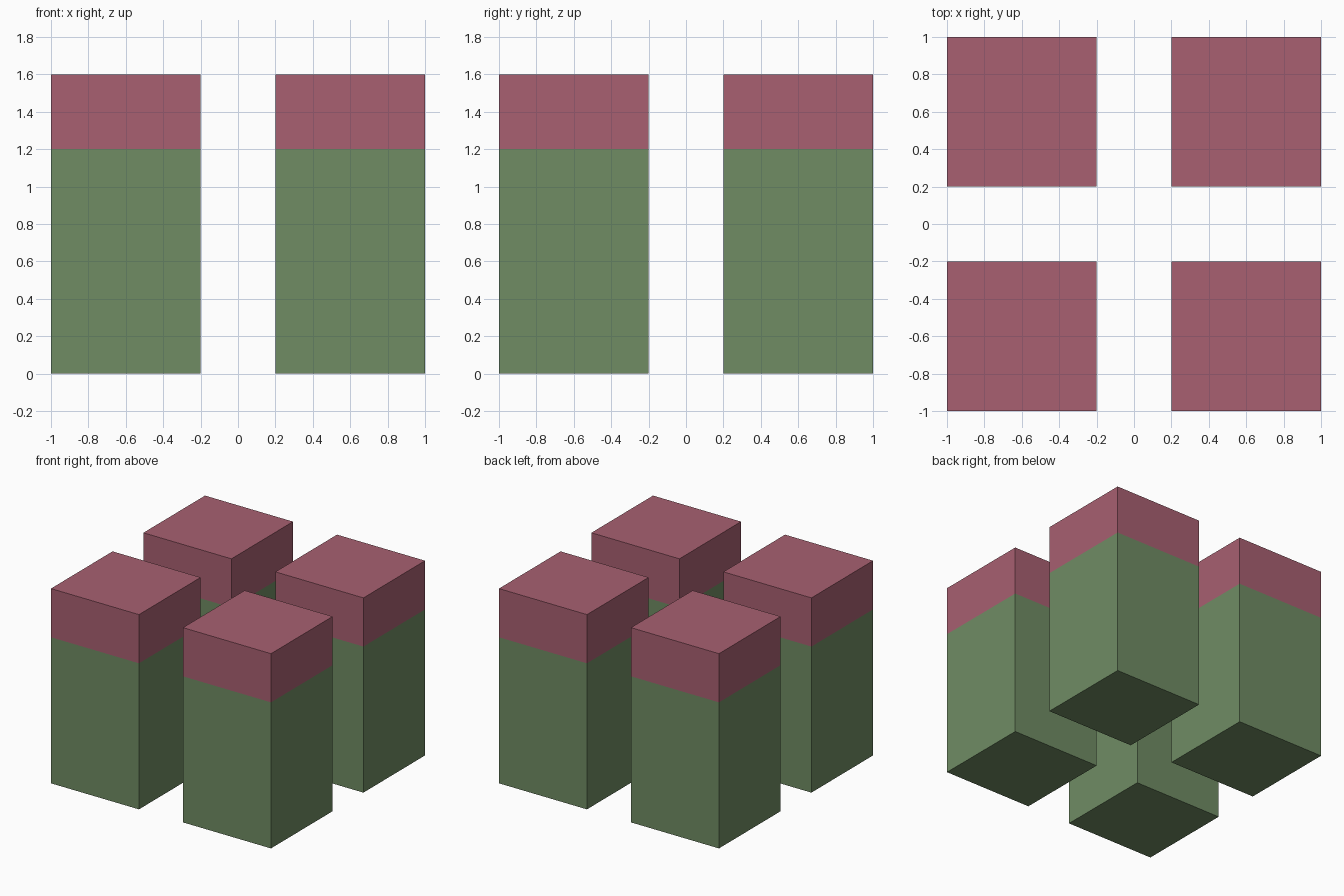
import bpy

if "Cube" in bpy.data.objects:
    bpy.data.objects.remove(bpy.data.objects["Cube"])

WIDTH = 0.8      # side of each square pillar
OFFSET = 0.6     # pillar centre distance from the axes


def material(name, color):
    mat = bpy.data.materials.new(name)
    mat.diffuse_color = (*color, 1)
    mat.use_nodes = True
    mat.node_tree.nodes["Principled BSDF"].inputs["Base Color"].default_value = mat.diffuse_color
    return mat


def block(name, x, y, z_low, z_high, mat):
    bpy.ops.mesh.primitive_cube_add(size=1, location=(x, y, (z_low + z_high) / 2))
    obj = bpy.context.object
    obj.name = name
    obj.scale = (WIDTH, WIDTH, z_high - z_low)
    bpy.ops.object.transform_apply(location=False, rotation=False, scale=True)
    obj.data.materials.append(mat)


green = material("green", (0.162, 0.262, 0.127))
red = material("red", (0.392, 0.117, 0.165))

# Four pillars, each a tall green body with a flush red cap
for side_y, sy in (("front", -1), ("back", 1)):
    for side_x, sx in (("left", -1), ("right", 1)):
        x, y = sx * OFFSET, sy * OFFSET
        block(f"{side_y}_{side_x}_pillar_body", x, y, 0, 1.2, green)
        block(f"{side_y}_{side_x}_pillar_cap", x, y, 1.2, 1.6, red)
